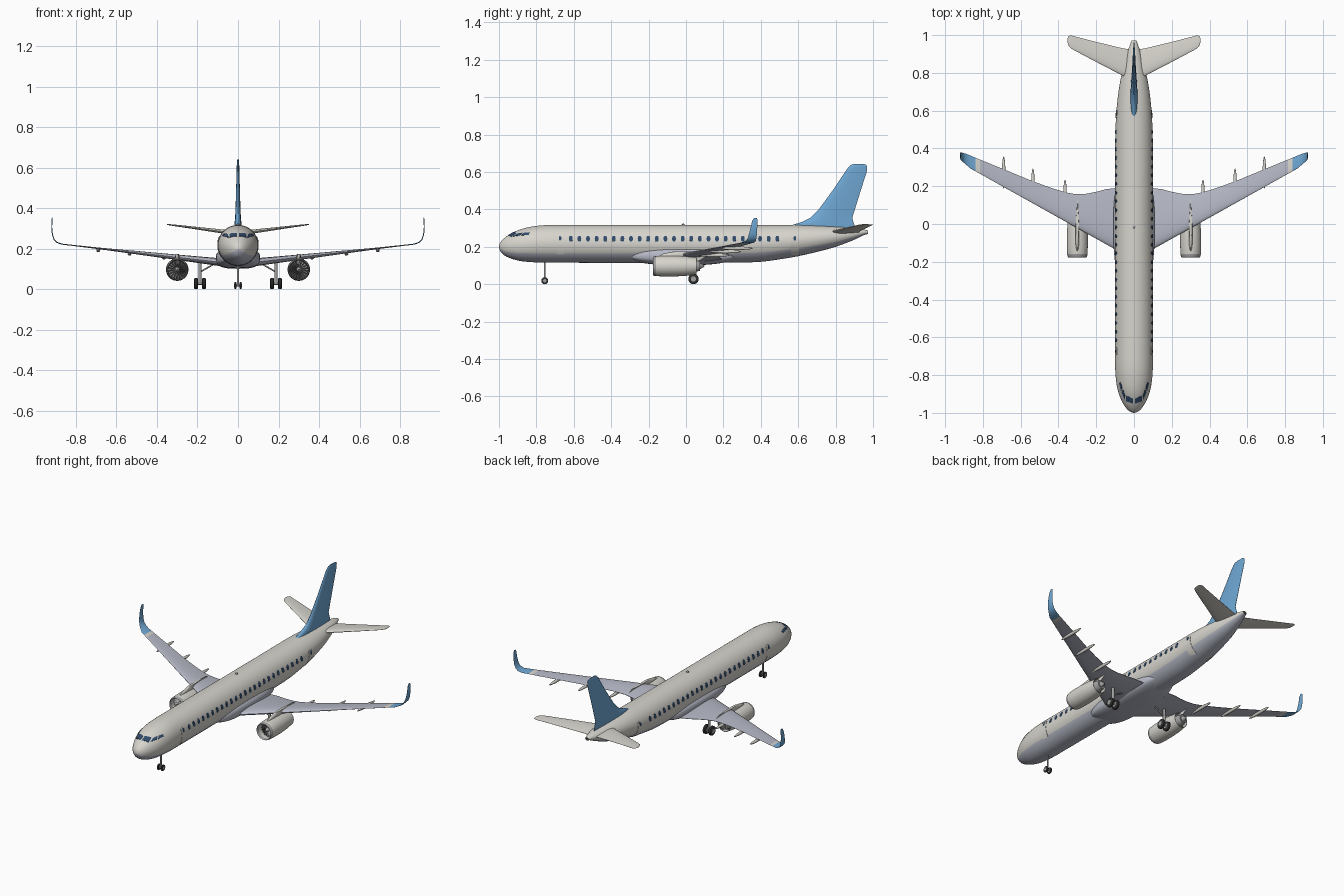
import bpy, bmesh, math
from mathutils import Vector

if "Cube" in bpy.data.objects:
    bpy.data.objects.remove(bpy.data.objects["Cube"])

def material(name, r, g, b):
    m = bpy.data.materials.new(name)
    m.diffuse_color = (r, g, b, 1)
    m.use_nodes = True
    m.node_tree.nodes["Principled BSDF"].inputs["Base Color"].default_value = m.diffuse_color
    return m

WHITE = material("warm white", 0.68, 0.66, 0.61)
GREY = material("cool grey", 0.47, 0.49, 0.57)
BLUE = material("sky blue", 0.16, 0.39, 0.66)
GLASS = material("dark blue glass", 0.03, 0.07, 0.15)
TYRE = material("tyre black", 0.03, 0.03, 0.03)
METAL = material("metal grey", 0.36, 0.36, 0.36)
DARK = material("dark grey", 0.07, 0.07, 0.075)

def build(name, lofts, mats, rule=None, mirror=False, loop=False, angle=40):
    """Skin each list of rings; rule(face centre) picks the material."""
    bm = bmesh.new()
    for rings in lofts:
        vs = [[bm.verts.new(p) for p in ring] for ring in rings]
        n = len(vs[0])
        for a, b in zip(vs, vs[1:] + (vs[:1] if loop else [])):
            for i in range(n):
                j = (i + 1) % n
                bm.faces.new((a[i], a[j], b[j], b[i]))
        if not loop:
            bm.faces.new(vs[0])
            bm.faces.new(vs[-1])
    bmesh.ops.recalc_face_normals(bm, faces=bm.faces)
    if rule:
        for f in bm.faces:
            f.material_index = rule(f.calc_center_median())
    me = bpy.data.meshes.new(name)
    bm.to_mesh(me)
    bm.free()
    for m in mats:
        me.materials.append(m)
    ob = bpy.data.objects.new(name, me)
    bpy.context.collection.objects.link(ob)
    bpy.ops.object.select_all(action='DESELECT')
    ob.select_set(True)
    bpy.context.view_layer.objects.active = ob
    bpy.ops.object.shade_smooth_by_angle(angle=math.radians(angle))
    if mirror:
        ob.modifiers.new("Mirror", 'MIRROR').use_mirror_merge = False
    return ob

def lathe(origin, axis, profile, n=24):
    """Circles of (distance along axis, radius)."""
    o, a = Vector(origin), Vector(axis).normalized()
    u = a.orthogonal().normalized()
    v = a.cross(u)
    return [[o + a * d + (u * math.cos(2 * math.pi * i / n) + v * math.sin(2 * math.pi * i / n)) * r
             for i in range(n)] for d, r in profile]

def rod(p, q, r, n=12):
    d = Vector(q) - Vector(p)
    return lathe(p, d, [(0, r), (d.length, r)], n)

SYM = [0, .012, .05, .12, .22, .35, .5, .65, .8, .92, 1]
def half(s):
    return 5 * (.2969 * s ** .5 - .126 * s - .3516 * s**2 + .2843 * s**3 - .1036 * s**4) + .03 * s
FOIL = [(s, half(s)) for s in reversed(SYM)] + [(s, -half(s)) for s in SYM[1:]]

def foil(rows):
    """Airfoil sections from rows (x, z, leading y, trailing y, thickness)."""
    rings = []
    for i, (x, z, le, te, t) in enumerate(rows):
        a, b = rows[max(i - 1, 0)], rows[min(i + 1, len(rows) - 1)]
        d = Vector((b[0] - a[0], b[1] - a[1])).normalized()
        rings.append([(x - d.y * h * t, le + (te - le) * s, z + d.x * h * t) for s, h in FOIL])
    return rings

# fuselage: stations (y, half width, top, bottom)
ST = [(-1, .004, .204, .196), (-.995, .018, .220, .181), (-.98, .037, .239, .161),
      (-.95, .058, .262, .143), (-.90, .080, .288, .127), (-.85, .092, .303, .120),
      (-.78, .099, .314, .116), (-.70, .10, .317, .115), (.25, .10, .317, .115),
      (.40, .10, .317, .120), (.50, .098, .317, .133), (.60, .093, .317, .150),
      (.70, .082, .314, .173), (.80, .064, .308, .200), (.90, .038, .300, .238),
      (.955, .019, .292, .264), (.972, .012, .287, .268)]

def station(y):
    """Smooth half width, centre z and half height at y."""
    i = max(k for k in range(len(ST) - 1) if ST[k][0] <= y or k == 0)
    a, b = ST[i], ST[i + 1]
    p, q = ST[max(i - 1, 0)], ST[min(i + 2, len(ST) - 1)]
    d = b[0] - a[0]
    t = (y - a[0]) / d
    w, top, bot = [(2*t**3 - 3*t*t + 1) * a[k] + (3*t*t - 2*t**3) * b[k]
                   + (t**3 - 2*t*t + t) * d * (b[k] - p[k]) / (b[0] - p[0])
                   + (t**3 - t*t) * d * (q[k] - a[k]) / (q[0] - a[0]) for k in (1, 2, 3)]
    return w, (top + bot) / 2, (top - bot) / 2

def skin(y, ang, off=0.0):
    w, zc, h = station(y)
    return ((w + off) * math.cos(ang), y, zc + (h + off) * math.sin(ang))

def body_rule(c):
    if c.y > .9715:
        return 2
    w, zc, h = station(c.y)
    return 1 if (c.z - zc) / h < -.5 else 0

ys = [a[0] + (b[0] - a[0]) * k / 4 for a, b in zip(ST, ST[1:]) for k in range(4)] + [ST[-1][0]]
build("fuselage", [[[skin(y, 2 * math.pi * i / 48) for i in range(48)] for y in ys]],
      [WHITE, GREY, DARK], body_rule)

# thin plates that follow the fuselage skin
def plate(fn, off, n=8):
    rings = []
    for k in range(n + 1):
        (y0, a0), (y1, a1) = fn(k / n)
        rings.append([skin(y0, a0, off), skin(y1, a1, off), skin(y1, a1, -.002), skin(y0, a0, -.002)])
    return rings

def window(yc, zc, hw, hh, off=.0015, power=2.5):
    def fn(v):
        s = math.sin((v - .5) * math.pi * .96)
        w = hw * (1 - abs(s) ** power) ** (1 / power)
        def ang(y):
            _, c, h = station(y)
            return math.asin((zc + hh * s - c) / h)
        return (yc - w, ang(yc - w)), (yc + w, ang(yc + w))
    return plate(fn, off)

def pane(a, b, c, d):
    def fn(v):
        mix = lambda p, q: (p[0] + (q[0] - p[0]) * v, math.radians(p[1] + (q[1] - p[1]) * v))
        return mix(a, d), mix(b, c)
    return plate(fn, .0018)

build("cabin_windows", [window(-.616 + .046 * i, .243, .010, .015) for i in range(25)],
      [GLASS], mirror=True)
build("doors", [window(y, .21, .021, .051, .002, 12) for y in (-.673, .582)], [WHITE], mirror=True)
build("door_windows", [window(y, .245, .007, .011, .0035) for y in (-.673, .582)], [GLASS], mirror=True)
build("cockpit_windows", [
    pane((-.952, 86), (-.925, 86), (-.908, 57), (-.938, 50)),
    pane((-.932, 46), (-.903, 52), (-.875, 48), (-.890, 38)),
    pane((-.882, 37), (-.868, 46), (-.838, 42), (-.840, 33))], [GLASS], mirror=True)
build("roof_beacon", [lathe((0, -.015, .312), (0, 0, 1), [(0, .009), (.008, .008), (.012, .003)], 12)], [METAL])

# belly fairing: squarish section, tapered at both ends
def belly_ring(t, n=32):
    k = (1 - abs(t) ** 2.6) ** .5
    pw = lambda c: math.copysign(abs(c) ** .7, c)
    return [(.110 * (.45 + .55 * k) * pw(math.cos(2 * math.pi * i / n)), -.02 + .29 * t,
             .152 + .051 * k * pw(math.sin(2 * math.pi * i / n))) for i in range(n)]
build("belly_fairing", [[belly_ring(math.sin(math.pi / 2 * k / 10.1)) for k in range(-10, 11)]], [GREY])

# wings with upturned tips
def wing_z(x):
    return .135 + .114 * (x - .1)
TE = [(.02, .192), (.10, .190), (.15, .184), (.20, .170), (.26, .159), (.31, .158), (.365, .168),
      (.45, .195), (.55, .232), (.69, .290), (.815, .341), (.84, .351), (.87, .364)]
wing = [(x, wing_z(x), -.19 + .559 * x, te, .046 - .041 * min(x / .75, 1) ** .8) for x, te in TE]
wing += [(.893, .231, .318, .373, .005), (.908, .246, .330, .377, .005), (.916, .270, .337, .379, .005),
         (.919, .305, .346, .381, .004), (.918, .340, .354, .382, .004), (.917, .355, .364, .380, .003)]
build("wings", [foil(wing)], [GREY, WHITE, BLUE],
      lambda c: 2 if c.x > .84 else 1 if c.x > .815 else 0, mirror=True)

# flap track fairings
tracks = []
for x, te in ((.365, .168), (.535, .227), (.69, .290)):
    prof = [(.085 * math.sin(a), .0095 * math.cos(a)) for a in [math.pi / 2 * k / 8.2 for k in range(-8, 9)]]
    tracks.append(lathe((x, te - .018, wing_z(x) - .010), (0, 1, 0), prof, 12))
build("flap_track_fairings", tracks, [WHITE], mirror=True)

# tail surfaces
build("tail_fin", [foil([(0, .26, .58, .905, .036), (0, .317, .57, .900, .036), (0, .335, .625, .894, .032),
                         (0, .355, .665, .889, .028), (0, .40, .710, .903, .024), (0, .50, .783, .934, .018),
                         (0, .60, .850, .966, .013), (0, .625, .868, .969, .011), (0, .638, .882, .964, .008),
                         (0, .642, .897, .952, .004)])], [BLUE])
build("tailplanes", [foil([(.01, .276, .760, .922, .022), (.06, .283, .785, .930, .020),
                           (.20, .301, .858, .964, .013), (.31, .315, .916, .992, .008),
                           (.335, .318, .931, .999, .006), (.347, .319, .945, .995, .004),
                           (.351, .320, .960, .985, .002)])], [WHITE], mirror=True)

# engines
EX, EZ = .30, .097
E = (EX, 0, EZ)
Y = (0, 1, 0)
build("engine_nacelles", [lathe(E, Y, [(-.125, .046), (-.160, .0445), (-.172, .046), (-.177, .0485), (-.172, .0515),
      (-.160, .0535), (-.12, .0555), (-.06, .0555), (0, .052), (.055, .045), (.053, .042), (0, .044)], 40)],
      [WHITE, METAL], lambda c: 1 if c.y < -.16 else 0, mirror=True, loop=True)
build("fan_discs", [lathe(E, Y, [(-.128, .0465), (-.120, .0465)], 32)], [DARK], mirror=True)
build("bypass_discs", [lathe(E, Y, [(.015, .044), (.02, .044)], 32)], [DARK], mirror=True)
blades = []
for k in range(18):
    a = 2 * math.pi * k / 18
    rad, tan = Vector((math.cos(a), 0, math.sin(a))), Vector((-math.sin(a), 0, math.cos(a)))
    blades.append([[Vector(E) + rad * r + tan * s * w + Vector((0, -.134 + s * .004 + e, 0))
                    for s, e in ((-1, 0), (1, 0), (1, .002), (-1, .002))] for r, w in ((.010, .0012), (.0455, .0045))])
build("fan_blades", blades, [METAL], mirror=True)
build("spinners", [lathe(E, Y, [(-.160, .001), (-.154, .006), (-.143, .011), (-.127, .013)], 20)], [METAL], mirror=True)
build("exhaust_cores", [lathe(E, Y, [(.01, .036), (.045, .033), (.075, .025), (.075, .017), (.10, .002)], 24)],
      [METAL], mirror=True)
build("engine_pylons", [foil([(EX, .125, -.13, .07, .018), (EX, .150, -.145, .11, .020),
                              (EX, .164, -.12, .13, .020), (EX, .174, -.07, .10, .016)])], [WHITE], mirror=True)

# landing gear
def wheel(x, y, r, w):
    o = (x - w / 2, y, r)
    tyre = lathe(o, (1, 0, 0), [(0, r * .8), (w * .2, r), (w * .8, r), (w, r * .8)], 28)
    hub = lathe(o, (1, 0, 0), [(-.001, r * .5), (w + .001, r * .5)], 16)
    return tyre, hub

wheels = [wheel(.013, -.755, .0185, .010), wheel(.168, .04, .028, .019), wheel(.207, .04, .028, .019)]
build("tyres", [t for t, h in wheels], [TYRE], mirror=True)
build("wheel_hubs", [h for t, h in wheels], [METAL], mirror=True)
build("nose_gear_leg", [rod((0, -.755, .018), (0, -.755, .13), .005),
                        rod((-.016, -.755, .0185), (.016, -.755, .0185), .004)], [METAL])
build("main_gear_legs", [rod((.1875, .04, .028), (.1875, .04, .15), .008),
                         rod((.165, .04, .028), (.21, .04, .028), .006),
                         rod((.1875, .04, .085), (.10, .04, .135), .004)], [METAL], mirror=True)
